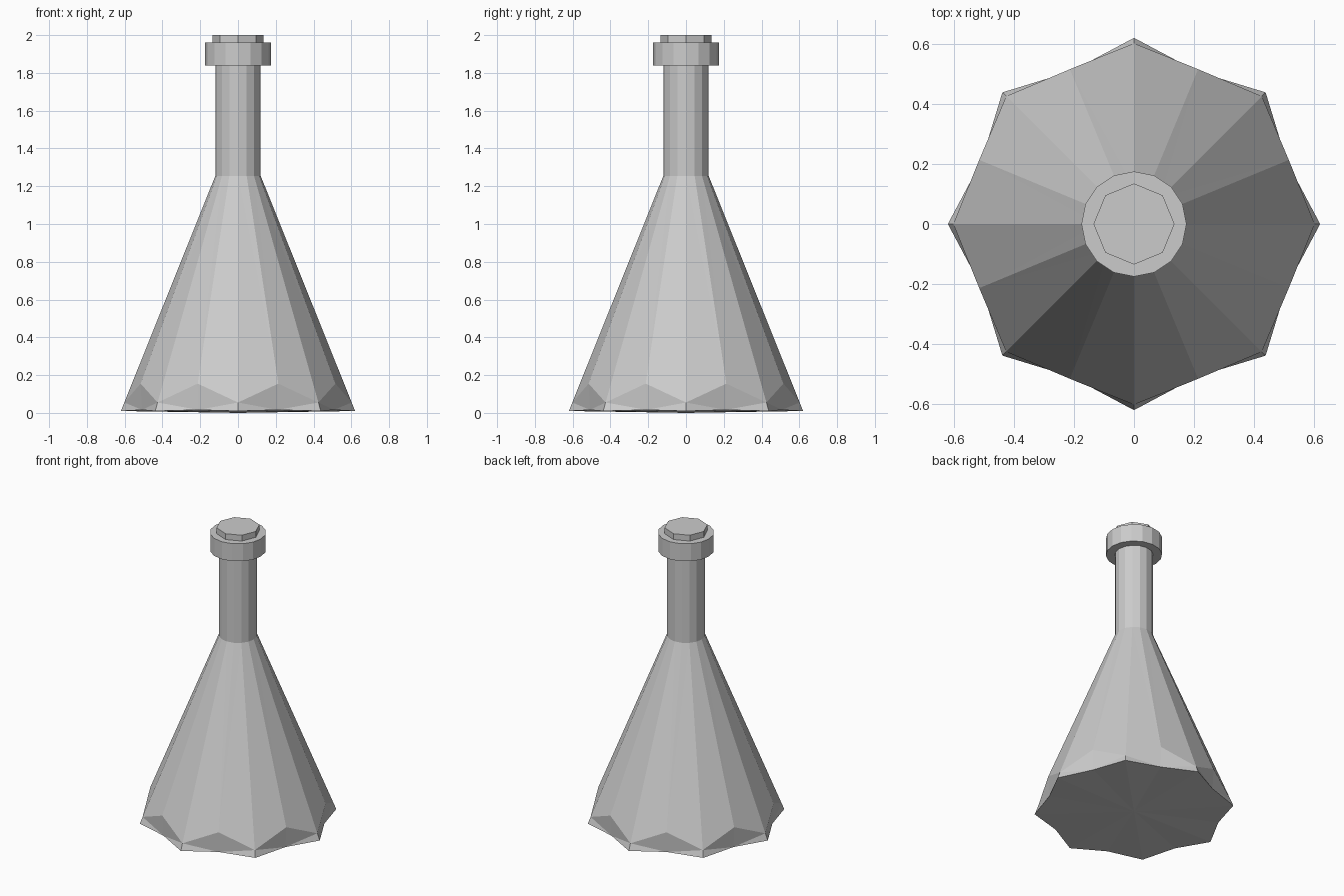
import bpy, bmesh
from math import pi, cos, sin

cube = bpy.data.objects.get("Cube")
if cube:
    bpy.data.objects.remove(cube, do_unlink=True)

grey = bpy.data.materials.new("plain grey")
grey.use_nodes = True
colour = (0.6, 0.6, 0.6, 1)
grey.diffuse_color = colour
grey.node_tree.nodes["Principled BSDF"].inputs["Base Color"].default_value = colour


def ring(bm, sides, radius, z):
    """Ring of vertices; radius and z may be (ridge, valley) pairs."""
    pair = lambda v: v if isinstance(v, tuple) else (v, v)
    r, h = pair(radius), pair(z)
    return [bm.verts.new((r[i % 2] * cos(2 * pi * i / sides),
                          r[i % 2] * sin(2 * pi * i / sides), h[i % 2]))
            for i in range(sides)]


def turned(name, sides, profile, base_z):
    """Flat-faced turned solid from (radius, z) rings, bottom to top."""
    bm = bmesh.new()
    rings = [ring(bm, sides, r, z) for r, z in profile]
    for low, high in zip(rings, rings[1:]):
        for i in range(sides):
            j = (i + 1) % sides
            bm.faces.new((low[i], low[j], high[j], high[i]))
    centre = bm.verts.new((0, 0, base_z))
    for i in range(sides):
        bm.faces.new((centre, rings[0][(i + 1) % sides], rings[0][i]))
    bm.faces.new(rings[-1])
    bmesh.ops.triangulate(bm, faces=[f for f in bm.faces if len(f.verts) == 4])
    bmesh.ops.recalc_face_normals(bm, faces=bm.faces)
    mesh = bpy.data.meshes.new(name)
    bm.to_mesh(mesh)
    bm.free()
    mesh.materials.append(grey)
    obj = bpy.data.objects.new(name, mesh)
    bpy.context.collection.objects.link(obj)
    return obj


# Conical body: ridges run to the base, valleys stop at scallop tips
turned("flask_body", 16, [((0.62, 0.55), (0.01, 0.016)),
                          ((0.602, 0.558), (0.055, 0.155)),
                          (0.12, 1.255)], 0.0)
# Neck, lip and stopper
turned("flask_neck", 16, [(0.12, 1.255), (0.12, 1.85)], 1.255)
turned("flask_lip", 16, [(0.175, 1.84), (0.175, 1.96)], 1.84)
turned("stopper", 8, [(0.135, 1.95), (0.135, 2.0)], 1.95)
